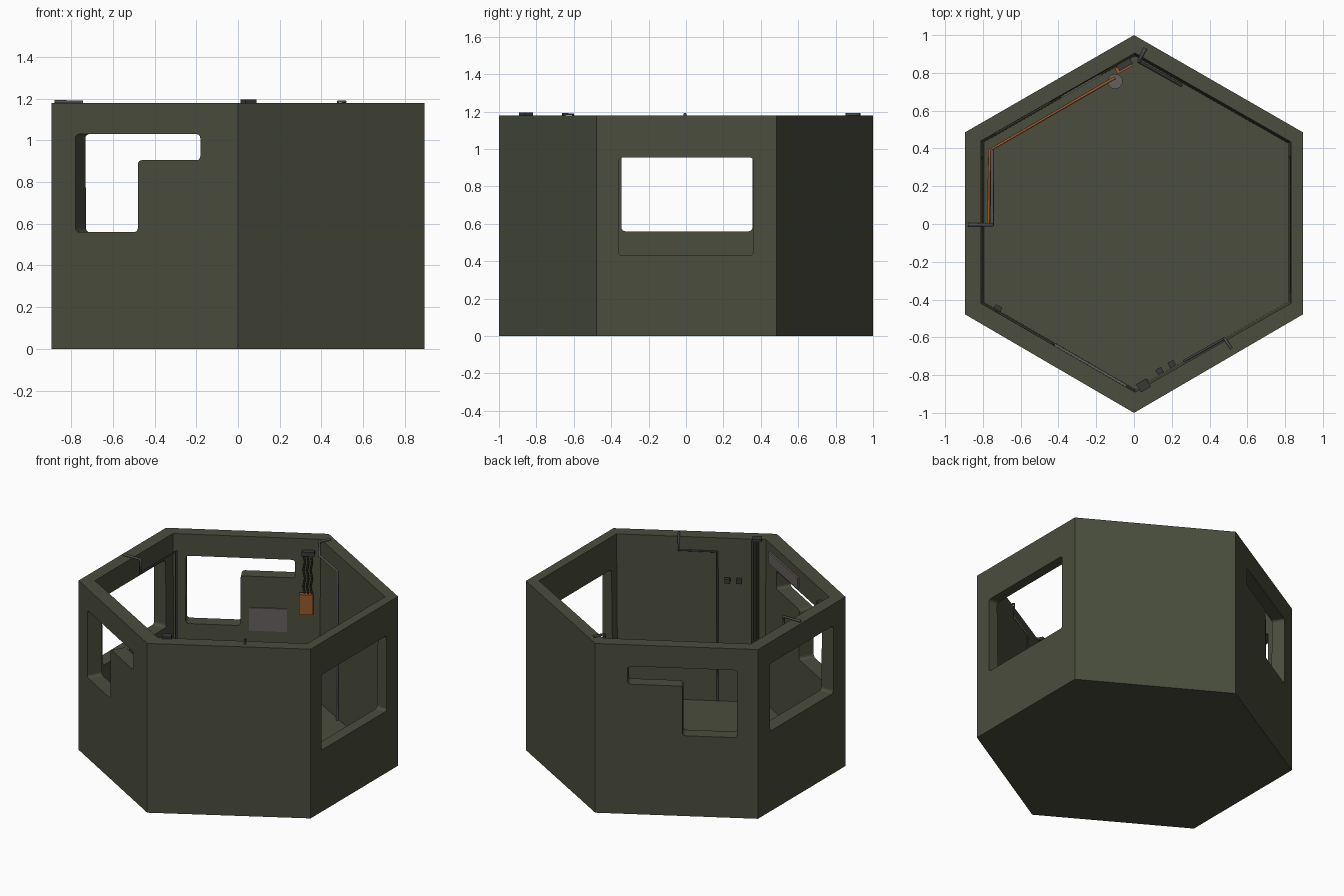
import bpy, bmesh, math
from mathutils import Vector

if "Cube" in bpy.data.objects:
    bpy.data.objects.remove(bpy.data.objects["Cube"])

H, FLOOR = 1.18, 0.05


def mat(name, rgb):
    m = bpy.data.materials.new(name)
    m.diffuse_color = (*rgb, 1)
    m.use_nodes = True
    m.node_tree.nodes["Principled BSDF"].inputs["Base Color"].default_value = m.diffuse_color
    return m


OLIVE = mat("olive_wall", (0.068, 0.075, 0.046))
GREY = mat("pipe_grey", (0.085, 0.083, 0.088))
DARK = mat("dark_metal", (0.04, 0.04, 0.037))
PLATE = mat("plate_grey", (0.13, 0.115, 0.115))
ORANGE = mat("orange", (0.30, 0.095, 0.022))


def new_object(name, bm, material):
    bmesh.ops.recalc_face_normals(bm, faces=bm.faces)
    me = bpy.data.meshes.new(name)
    bm.to_mesh(me)
    bm.free()
    me.materials.append(material)
    ob = bpy.data.objects.new(name, me)
    bpy.context.collection.objects.link(ob)
    return ob


def prism(bm, low, high):
    """Closed solid between two matching loops of 3D points."""
    a = [bm.verts.new(p) for p in low]
    b = [bm.verts.new(p) for p in high]
    n = len(a)
    bm.faces.new(a[::-1])
    bm.faces.new(b)
    for i in range(n):
        j = (i + 1) % n
        bm.faces.new((a[i], a[j], b[j], b[i]))


def rounded(pts, r=0.02, steps=4):
    """Round every corner of a 2D outline."""
    out, n = [], len(pts)
    for i in range(n):
        p, q, s = (Vector(pts[k % n]) for k in (i - 1, i, i + 1))
        a, b = q + (p - q).normalized() * r, q + (s - q).normalized() * r
        c = a + b - q
        for k in range(steps + 1):
            t = k / steps * math.pi / 2
            out.append(c + (a - c) * math.cos(t) + (b - c) * math.sin(t))
    return out


def box(name, center, direction, size, material):
    """Box with its length along a horizontal direction."""
    u = Vector((direction[0], direction[1], 0)).normalized()
    v = Vector((-u.y, u.x, 0))
    c = Vector(center)
    l, w, h = (s / 2 for s in size)
    base = [c + u * x * l + v * y * w for x, y in ((-1, -1), (1, -1), (1, 1), (-1, 1))]
    bm = bmesh.new()
    prism(bm, [p - Vector((0, 0, h)) for p in base], [p + Vector((0, 0, h)) for p in base])
    return new_object(name, bm, material)


def pipe(name, pts, r, material):
    cu = bpy.data.curves.new(name, 'CURVE')
    cu.dimensions = '3D'
    cu.bevel_depth = r
    cu.bevel_resolution = 1
    cu.use_fill_caps = True
    sp = cu.splines.new('POLY')
    sp.points.add(len(pts) - 1)
    for p, q in zip(sp.points, pts):
        p.co = (*q, 1)
    cu.materials.append(material)
    ob = bpy.data.objects.new(name, cu)
    bpy.context.collection.objects.link(ob)
    bpy.ops.object.select_all(action='DESELECT')
    ob.select_set(True)
    bpy.context.view_layer.objects.active = ob
    bpy.ops.object.convert(target='MESH')


# hexagonal open shell with slightly tapered inside walls
outer = [(0, -1), (0.895, -0.478), (0.895, 0.485), (0, 1), (-0.895, 0.485), (-0.895, -0.478)]
inner = [(0.005, -0.89), (0.83, -0.42), (0.83, 0.435), (0.005, 0.905), (-0.81, 0.44), (-0.81, -0.42)]
bm = bmesh.new()
loops = []
for pts, z, k in ((outer, 0, 1), (outer, H, 1), (inner, H, 1), (inner, FLOOR, 0.982)):
    loops.append([bm.verts.new((x * k, y * k, z)) for x, y in pts])
for a, b in zip(loops, loops[1:]):
    for i in range(6):
        j = (i + 1) % 6
        bm.faces.new((a[i], a[j], b[j], b[i]))
bm.faces.new(loops[0][::-1])
bm.faces.new(loops[3])
shell = new_object("hexagon_shell", bm, OLIVE)

# window cutters, each drawn in the plane of its wall
bm = bmesh.new()


def window(p0, p1, outline):
    p0, p1 = Vector((*p0, 0)), Vector((*p1, 0))
    u = (p1 - p0).normalized()
    n = Vector((u.y, -u.x, 0))
    if n.dot(p0 + p1) < 0:
        n = -n
    pts = [p0 + u * s + Vector((0, 0, z)) for s, z in rounded(outline)]
    prism(bm, [p - n * 0.16 for p in pts], [p + n * 0.1 for p in pts])


k = math.hypot(0.895, 0.52) / 0.895
x0, x1, x2 = ((x + 0.895) * k for x in (-0.78, -0.48, -0.18))
ell = [(x0, 0.56), (x1, 0.56), (x1, 0.905), (x2, 0.905), (x2, 1.03), (x0, 1.03)]
window(outer[5], outer[0], ell)
window(outer[4], outer[3], ell)
window((0.895, 0), (0.895, 1), [(-0.36, 0.43), (0.36, 0.43), (0.36, 0.955), (-0.36, 0.955)])
window((-0.895, 0), (-0.895, 1), [(-0.345, 0.56), (0.355, 0.56), (0.355, 1.03), (-0.345, 1.03)])
cutter = new_object("window_cutter", bm, OLIVE)
cutter.hide_render = True
mod = shell.modifiers.new("windows", 'BOOLEAN')
mod.operation = 'DIFFERENCE'
mod.solver = 'EXACT'
mod.object = cutter
bpy.context.view_layer.objects.active = shell
bpy.ops.object.modifier_apply(modifier=mod.name)
bpy.data.objects.remove(cutter)

# pipes that hook over the rim and run down to the floor
T, M = 1.186, 1.09
pipe("left_pipe", [(-0.88, -0.005, T), (-0.75, -0.005, T), (-0.75, -0.005, M),
                   (-0.75, 0.39, M), (-0.75, 0.39, FLOOR)], 0.009, GREY)
pipe("back_pipe", [(0.06, 0.93, T), (0.025, 0.86, T), (0.025, 0.86, M),
                   (0.25, 0.735, M), (0.25, 0.735, FLOOR)], 0.009, GREY)
pipe("front_pipe", [(0.515, -0.66, T), (0.48, -0.605, T), (0.48, -0.605, M),
                    (0.265, -0.725, M), (0.265, -0.725, FLOOR)], 0.007, GREY)

# cable bundle in the front corner with its clamp and clips
box("front_clamp", (0.05, -0.855, 1.187), (0.86, 0.5), (0.06, 0.05, 0.018), DARK)
for i in range(3):
    d = 0.016 * (i - 1)
    pipe("front_cable", [(0.05 + d, -0.835 + d * 0.55, z) for z in (1.18, FLOOR)], 0.007, DARK)
for x in (0.135, 0.2):
    box("front_clip", (x, -0.89 + 0.57 * x + 0.035, 0.9), (0.87, 0.5), (0.035, 0.03, 0.03), DARK)

# roller plate above the front left window, with end bracket
dl = (0.815, -0.47)
box("roller_plate", (-0.23, -0.747, 1.085), dl, (0.44, 0.012, 0.08), PLATE)
box("roller_bracket", (-0.72, -0.445, 1.1), dl, (0.04, 0.025, 0.03), DARK)

# back left wall: plate, orange box with cables, disc, orange hose
db = (0.815, 0.465)
box("wall_plate", (-0.28, 0.733, 0.61), db, (0.24, 0.012, 0.16), PLATE)
box("orange_box", (-0.055, 0.83, 0.743), db, (0.09, 0.035, 0.14), ORANGE)
box("cable_bracket", (-0.05, 0.845, 1.09), db, (0.08, 0.035, 0.03), DARK)
for i in (-1, 0, 1):
    pts = [(-0.05 + 0.02 * i + 0.006 * (-1) ** s, 0.84 + 0.011 * i, 0.8 + 0.058 * s) for s in range(6)]
    pipe("box_cable", pts, 0.006, DARK)
bm = bmesh.new()
ring = [(-0.1 + 0.04 * math.cos(a), 0.755 + 0.04 * math.sin(a))
        for a in (math.tau * i / 24 for i in range(24))]
prism(bm, [(x, y, FLOOR) for x, y in ring], [(x, y, 0.08) for x, y in ring])
new_object("floor_disc", bm, PLATE)
pipe("orange_hose", [(-0.77, 0.0, 0.2), (-0.765, 0.39, 0.2), (-0.1, 0.775, 0.2)], 0.008, ORANGE)
